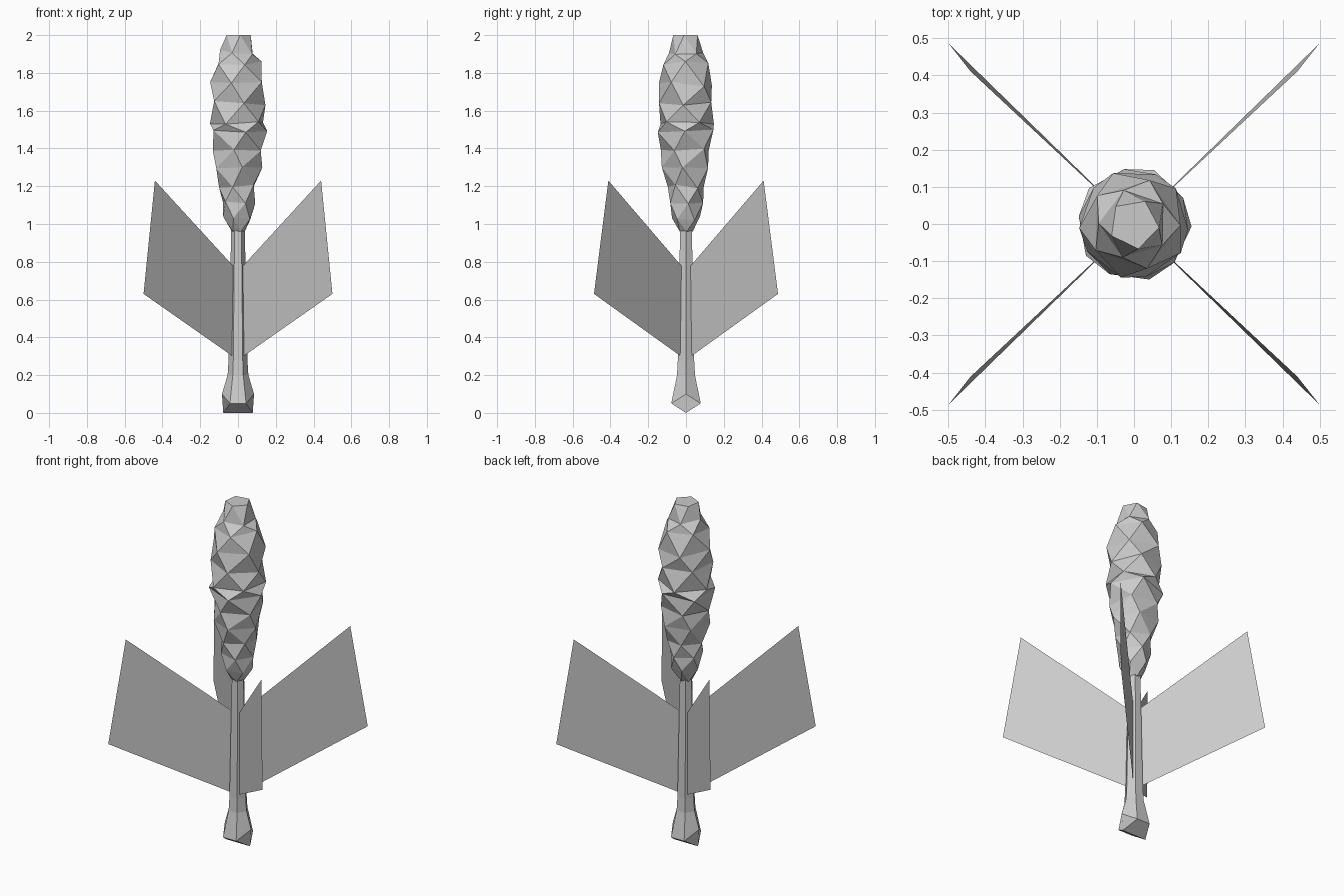
import bpy, bmesh, math, random
from math import cos, sin, radians

if "Cube" in bpy.data.objects:
    bpy.data.objects.remove(bpy.data.objects["Cube"], do_unlink=True)

grey = bpy.data.materials.new("plain_grey")
grey.use_nodes = True
COLOUR = (0.6, 0.6, 0.6, 1)
grey.diffuse_color = COLOUR
grey.node_tree.nodes["Principled BSDF"].inputs["Base Color"].default_value = COLOUR


def finish(name, bm, solid=True):
    if solid:
        bmesh.ops.recalc_face_normals(bm, faces=bm.faces)
    mesh = bpy.data.meshes.new(name)
    bm.to_mesh(mesh)
    bm.free()
    mesh.materials.append(grey)
    obj = bpy.data.objects.new(name, mesh)
    bpy.context.collection.objects.link(obj)
    return obj


def ring(bm, sides, rx, ry, z, turn=0, wobble=0):
    verts = []
    for i in range(sides):
        a = turn + math.tau * i / sides
        verts.append(bm.verts.new((rx * cos(a), ry * sin(a),
                                   z + random.uniform(-wobble, wobble))))
    return verts


random.seed(4)

# Stem: hexagonal shaft, flared foot ending in a ridge along x
bm = bmesh.new()
rings = [ring(bm, 6, r, r, z) for r, z in ((0.036, 0.97), (0.05, 0.28), (0.055, 0.2))]
foot = ring(bm, 6, 0.085, 0.09, 0.05)
for v in (foot[0], foot[3]):
    v.co.z = 0.1
rings.append(foot)
for upper, lower in zip(rings, rings[1:]):
    for i in range(6):
        j = (i + 1) % 6
        bm.faces.new((upper[i], upper[j], lower[j], lower[i]))
right = bm.verts.new((0.078, 0, 0))
left = bm.verts.new((-0.078, 0, 0))
bm.faces.new((foot[0], foot[1], right, foot[5]))
bm.faces.new((foot[3], foot[4], left, foot[2]))
bm.faces.new((foot[1], foot[2], left, right))
bm.faces.new((foot[4], foot[5], right, left))
bm.faces.new(rings[0])
finish("stem", bm)

# Flower head: stacked five-sided rings, each turned half a step
HEAD = ((0.036, 0.96), (0.078, 1.03), (0.092, 1.11), (0.1, 1.2), (0.13, 1.3),
        (0.135, 1.395), (0.155, 1.49), (0.15, 1.535), (0.146, 1.64),
        (0.148, 1.74), (0.125, 1.85), (0.095, 1.91), (0.068, 2.0))
bm = bmesh.new()
rings = []
for k, (r, z) in enumerate(HEAD):
    end = k in (0, len(HEAD) - 1)
    rings.append(ring(bm, 5, r, r, z, radians(36 * k + random.uniform(-9, 9)),
                      0 if end else 0.012))
for k, (low, high) in enumerate(zip(rings, rings[1:])):
    for i in range(5):
        j = (i + 1) % 5
        bm.faces.new((low[i], low[j], high[i]))
        bm.faces.new((low[j], high[j], high[i]))
bm.faces.new(rings[0])
bm.faces.new(rings[-1])
finish("flower_head", bm)

# Leaves: four thin blades set diagonally around the stem
for side_x, x_name in ((1, "left"), (-1, "right")):
    for side_y, y_name in ((-1, "front"), (1, "back")):
        bm = bmesh.new()
        blade = [(0, 0, 0.28), (0.5, 0.487, 0.63), (0.44, 0.411, 1.23), (0, 0, 0.75)]
        bm.faces.new([bm.verts.new((side_x * x, side_y * y, z)) for x, y, z in blade])
        finish(f"{y_name}_{x_name}_leaf", bm, solid=False)
